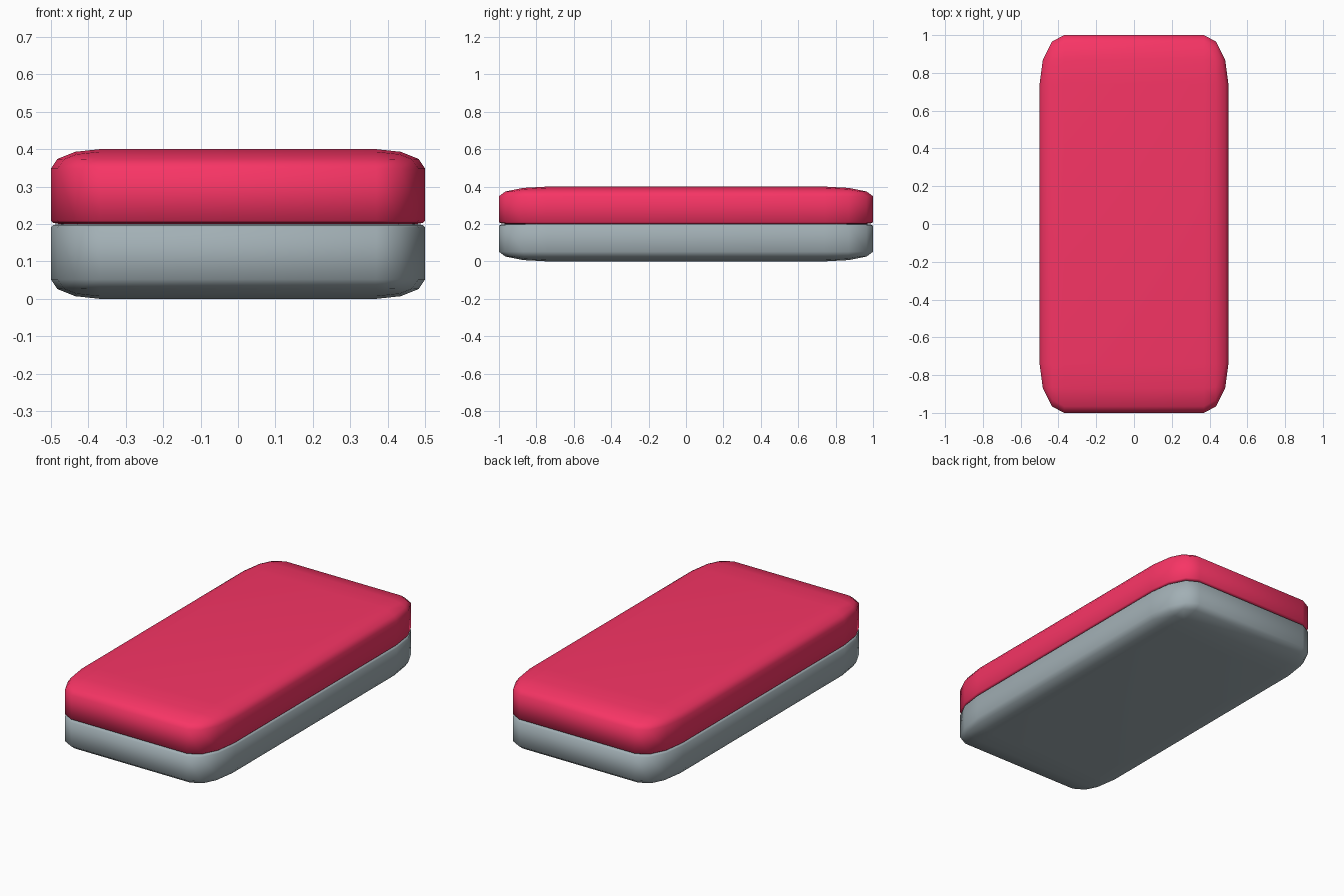
import bpy, bmesh

if "Cube" in bpy.data.objects:
    bpy.data.objects.remove(bpy.data.objects["Cube"])

HALF = (0.5, 1.0, 0.2)   # half extents of the closed slab
ROUND = 0.26             # edge rounding, relative to a unit half-size
SEAM = 0.045             # small rounding where the halves meet


def material(name, rgb):
    m = bpy.data.materials.new(name)
    m.diffuse_color = (*rgb, 1)
    m.use_nodes = True
    m.node_tree.nodes["Principled BSDF"].inputs["Base Color"].default_value = m.diffuse_color
    return m


def half_slab(name, side, mat):
    """Rounded cube cut at mid height; side = 1 keeps the top, -1 the bottom."""
    bm = bmesh.new()
    bmesh.ops.create_cube(bm, size=2)
    bmesh.ops.bevel(bm, geom=bm.edges[:], offset=ROUND, segments=3,
                    profile=0.5, affect='EDGES')
    # cut at the seam and close the open side
    bmesh.ops.bisect_plane(bm, geom=bm.verts[:] + bm.edges[:] + bm.faces[:],
                           plane_co=(0, 0, 0), plane_no=(0, 0, -side),
                           clear_outer=True)
    rim = [e for e in bm.edges if e.is_boundary]
    bmesh.ops.contextual_create(bm, geom=rim)
    # soften the rim of the seam
    rim = [e for e in bm.edges if all(abs(v.co.z) < 1e-5 for v in e.verts)]
    bmesh.ops.bevel(bm, geom=rim, offset=SEAM, segments=2,
                    profile=0.5, affect='EDGES')
    # squash to the final proportions and stand on the floor
    bmesh.ops.scale(bm, vec=HALF, verts=bm.verts)
    bmesh.ops.translate(bm, vec=(0, 0, HALF[2]), verts=bm.verts)
    bmesh.ops.recalc_face_normals(bm, faces=bm.faces)
    for f in bm.faces:
        f.smooth = True
    me = bpy.data.meshes.new(name)
    bm.to_mesh(me)
    bm.free()
    me.materials.append(mat)
    ob = bpy.data.objects.new(name, me)
    bpy.context.collection.objects.link(ob)
    return ob


# lower grey shell and upper red shell
half_slab("lower_shell", -1, material("grey", (0.36, 0.43, 0.46)))
half_slab("upper_shell", 1, material("red", (0.93, 0.035, 0.13)))
